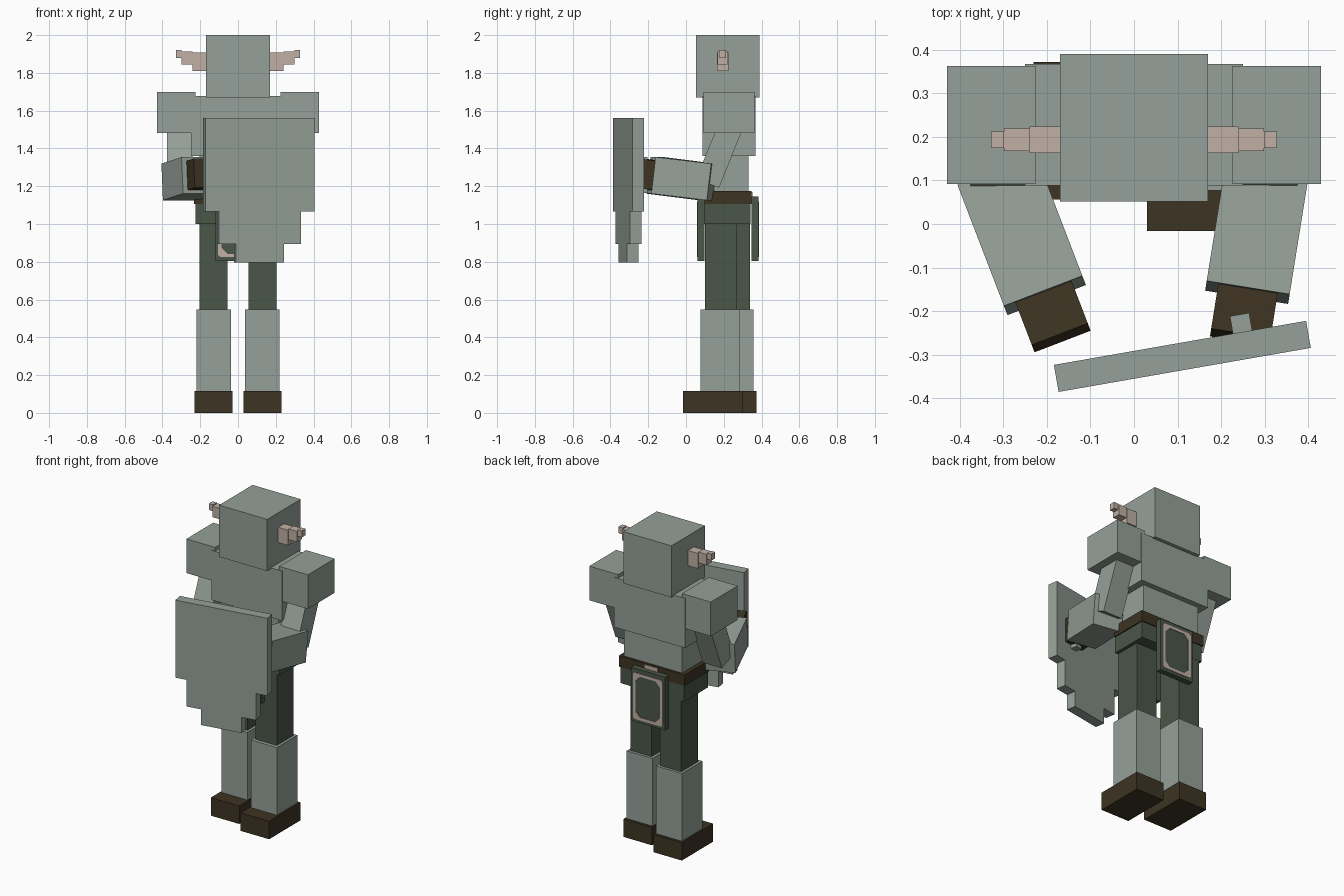
import bpy, bmesh
from math import radians, sin, cos
from mathutils import Euler, Vector

if "Cube" in bpy.data.objects:
    bpy.data.objects.remove(bpy.data.objects["Cube"])


def material(name, rgb):
    m = bpy.data.materials.new(name)
    m.diffuse_color = (*rgb, 1)
    m.use_nodes = True
    m.node_tree.nodes["Principled BSDF"].inputs["Base Color"].default_value = m.diffuse_color
    return m


GREY = material("grey_green_skin", (0.30, 0.352, 0.314))
GREEN = material("dark_green_cloth", (0.067, 0.093, 0.065))
BROWN = material("dark_brown_leather", (0.047, 0.033, 0.016))
BONE = material("pale_bone", (0.533, 0.434, 0.371))


def finish(name, bm, mat):
    bmesh.ops.recalc_face_normals(bm, faces=bm.faces)
    me = bpy.data.meshes.new(name)
    bm.to_mesh(me)
    bm.free()
    me.materials.append(mat)
    ob = bpy.data.objects.new(name, me)
    bpy.context.collection.objects.link(ob)
    return ob


def turned_box(name, mat, centre, size, rot=(0, 0, 0)):
    bm = bmesh.new()
    bmesh.ops.create_cube(bm, size=1)
    bmesh.ops.scale(bm, vec=size, verts=bm.verts)
    ob = finish(name, bm, mat)
    ob.location = centre
    ob.rotation_euler = [radians(a) for a in rot]
    return ob


def box(name, mat, x, y, z):
    return turned_box(name, mat, [(a + b) / 2 for a, b in (x, y, z)],
                      [abs(b - a) for a, b in (x, y, z)])


def cut_corner_loop(w, h, c):
    """Rectangle outline with trimmed corners, half sizes w and h."""
    return [(w - c, -h), (w, -h + c), (w, h - c), (w - c, h),
            (-w + c, h), (-w, h - c), (-w, -h + c), (-w + c, -h)]


def frame(name, mat, y, zc, out):
    """Thin trim ring; out is the y direction it stands off."""
    bm = bmesh.new()
    outer = [bm.verts.new((x, y, zc + z)) for x, z in cut_corner_loop(0.105, 0.148, 0.012)]
    inner = [bm.verts.new((x, y, zc + z)) for x, z in cut_corner_loop(0.087, 0.130, 0.032)]
    for i in range(8):
        j = (i + 1) % 8
        bm.faces.new((outer[i], outer[j], inner[j], inner[i]))
    r = bmesh.ops.extrude_face_region(bm, geom=bm.faces[:])
    verts = [g for g in r["geom"] if isinstance(g, bmesh.types.BMVert)]
    bmesh.ops.translate(bm, verts=verts, vec=(0, out * 0.004, 0))
    return finish(name, bm, mat)


# Head and trunk
box("head", GREY, (-0.17, 0.17), (0.052, 0.39), (1.67, 2.0))
box("chest", GREY, (-0.25, 0.25), (0.088, 0.367), (1.36, 1.677))
box("waist", GREY, (-0.205, 0.205), (0.115, 0.332), (1.17, 1.365))
box("belt", BROWN, (-0.232, 0.232), (0.098, 0.347), (1.105, 1.175))
box("hips", GREEN, (-0.225, 0.225), (0.098, 0.341), (1.0, 1.106))

# Loin flaps with trim and belt clasps
for side, y0, y1, out in (("front", 0.098, 0.062, -1), ("back", 0.347, 0.383, 1)):
    box(side + "_flap", GREEN, (-0.12, 0.12), (y0, y1), (0.805, 1.145))
    frame(side + "_flap_trim", BONE, y1, 0.972, out)
    box(side + "_belt_clasp", BONE, (-0.045, 0.045), (y0, y0 + out * 0.006), (1.12, 1.17))

for side, s in (("right", -1), ("left", 1)):
    # Stepped ear
    for i, (x, y, z) in enumerate((((0.17, 0.24), (0.163, 0.224), (1.81, 1.907)),
                                   ((0.24, 0.298), (0.168, 0.219), (1.845, 1.914)),
                                   ((0.298, 0.328), (0.175, 0.212), (1.88, 1.921)))):
        box(f"{side}_ear_step_{i + 1}", BONE, (s * x[0], s * x[1]), y, z)

    # Shoulder and upper arm
    box(side + "_shoulder", GREY, (s * 0.226, s * 0.429), (0.092, 0.363), (1.482, 1.70))
    turned_box(side + "_upper_arm", GREY, (s * 0.308, 0.178, 1.373),
               (0.136, 0.13, 0.34), (-22, 0, 0))

    # Legs in a slight stride
    step = 0 if s > 0 else 0.072
    box(side + "_thigh", GREEN, (s * 0.055, s * 0.204), (0.10 + step, 0.268 + step), (0.54, 1.01))
    box(side + "_shin", GREY, (s * 0.038, s * 0.22), (0.077 + step, 0.285 + step), (0.11, 0.547))
    box(side + "_foot", BROWN, (s * 0.03, s * 0.231), (-0.016 + step, 0.30 + step), (0, 0.115))

# Forearms and hands
for side, centre, yaw in (("right", (-0.258, -0.025, 1.24), 21),
                          ("left", (0.284, -0.01, 1.24), -9.1)):
    rot = (-6.7, 0, yaw)
    turned_box(side + "_forearm", GREY, centre, (0.193, 0.30, 0.195), rot)
    turn = Euler([radians(a) for a in rot]).to_matrix()
    turned_box(side + "_hand", BROWN, Vector(centre) + turn @ Vector((0, -0.19, 0)),
               (0.138, 0.13, 0.155), rot)

# Stepped shield and its grip
for name, w, z0, z1 in (("shield_top", 0.588, 1.065, 1.56),
                        ("shield_middle", 0.442, 0.895, 1.065),
                        ("shield_tip", 0.26, 0.795, 0.895)):
    turned_box(name, GREY, (0.111, -0.304, (z0 + z1) / 2), (w, 0.063, z1 - z0), (0, 0, 9.9))
turned_box("shield_grip", GREY, (0.247, -0.235, 1.26), (0.045, 0.055, 0.19), (0, 0, 9.9))
